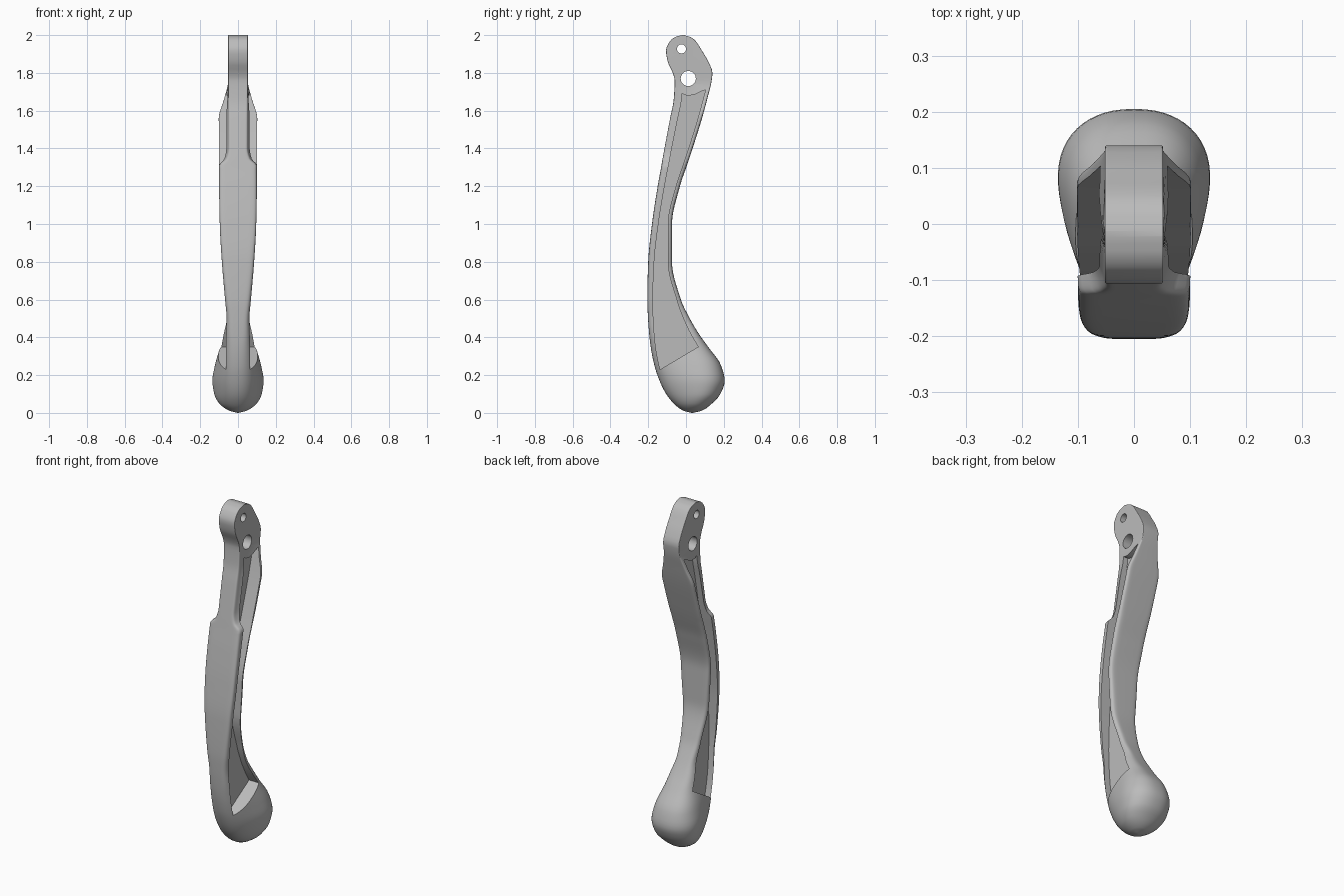
import bpy, bmesh, math

if "Cube" in bpy.data.objects:
    bpy.data.objects.remove(bpy.data.objects["Cube"])

# Stations up the lever: height, front y, back y, front half width, back half width, squareness
ST = [(0.0, 0.03, 0.035, 0.003, 0.003, 2), (0.012, -0.015, 0.085, 0.045, 0.05, 2),
      (0.05, -0.065, 0.138, 0.085, 0.11, 2.1), (0.10, -0.105, 0.182, 0.10, 0.142, 2.2),
      (0.17, -0.14, 0.205, 0.108, 0.152, 2.3), (0.25, -0.167, 0.186, 0.10, 0.135, 2.5),
      (0.35, -0.187, 0.117, 0.083, 0.10, 3), (0.42, -0.195, 0.067, 0.07, 0.08, 4),
      (0.50, -0.201, 0.02, 0.063, 0.062, 5), (0.60, -0.205, -0.027, 0.07, 0.066, 6),
      (0.80, -0.2, -0.074, 0.086, 0.083, 7), (1.0, -0.18, -0.074, 0.097, 0.094, 8),
      (1.2, -0.15, -0.032, 0.10, 0.10, 8), (1.31, -0.13, 0.005, 0.10, 0.102, 8),
      (1.345, -0.124, 0.017, 0.065, 0.103, 9), (1.40, -0.114, 0.035, 0.052, 0.104, 10),
      (1.56, -0.084, 0.085, 0.052, 0.104, 12), (1.66, -0.065, 0.112, 0.052, 0.075, 16),
      (1.76, -0.06, 0.136, 0.052, 0.052, 30), (1.80, -0.07, 0.14, 0.052, 0.052, 40),
      (1.86, -0.097, 0.118, 0.052, 0.052, 40), (1.92, -0.106, 0.083, 0.052, 0.052, 40),
      (1.97, -0.083, 0.05, 0.052, 0.052, 40), (1.99, -0.057, 0.023, 0.052, 0.052, 40),
      (2.0, -0.022, -0.012, 0.052, 0.052, 40)]


def station(z):
    """Smoothly interpolate the station values at height z."""
    i = 0
    while i < len(ST) - 2 and z > ST[i + 1][0]:
        i += 1
    a, b = ST[i], ST[i + 1]
    p, q = ST[max(i - 1, 0)], ST[min(i + 2, len(ST) - 1)]
    h = b[0] - a[0]
    t = (z - a[0]) / h
    out = []
    for k in range(1, 6):
        d = (b[k] - a[k]) / h
        d0 = (a[k] - p[k]) / (a[0] - p[0]) if i > 0 else d
        d1 = (q[k] - b[k]) / (q[0] - b[0]) if i + 2 < len(ST) else d
        # harmonic mean tangents avoid overshoot
        m0 = 2 * d0 * d / (d0 + d) if d0 * d > 0 else 0
        m1 = 2 * d1 * d / (d1 + d) if d1 * d > 0 else 0
        out.append((2*t**3 - 3*t*t + 1) * a[k] + (t**3 - 2*t*t + t) * h * m0
                   + (3*t*t - 2*t**3) * b[k] + (t**3 - t*t) * h * m1)
    return out


def make(name, bm):
    bmesh.ops.recalc_face_normals(bm, faces=bm.faces)
    me = bpy.data.meshes.new(name)
    bm.to_mesh(me)
    bm.free()
    ob = bpy.data.objects.new(name, me)
    bpy.context.collection.objects.link(ob)
    return ob


def prism(name, outline, x0, x1):
    """Extrude a side outline of (y, z) points from x0 to x1."""
    bm = bmesh.new()
    face = bm.faces.new([bm.verts.new((x0, y, z)) for y, z in outline])
    ext = bmesh.ops.extrude_face_region(bm, geom=[face])
    for v in ext["geom"]:
        if isinstance(v, bmesh.types.BMVert):
            v.co.x = x1
    return make(name, bm)


def circle(y, z, r):
    return [(y + r * math.cos(i * math.tau / 32), z + r * math.sin(i * math.tau / 32))
            for i in range(32)]


# Lever body: lofted rounded sections with a ball end and a flat pivot plate
N = 64
levels = []
for a, b in zip(ST, ST[1:]):
    steps = max(3, round((b[0] - a[0]) / 0.02))
    levels += [a[0] + (b[0] - a[0]) * i / steps for i in range(steps)]
levels.append(ST[-1][0])
bm = bmesh.new()
rings = []
for z in levels:
    yf, yb, wf, wb, n = station(z)
    ring = []
    for i in range(N):
        th = math.tau * i / N
        c, s = math.cos(th), math.sin(th)
        sx = math.copysign(abs(c) ** (2 / n), c) if abs(c) > 1e-6 else 0
        sy = math.copysign(abs(s) ** (2 / n), s) if abs(s) > 1e-6 else 0
        u = (sy + 1) / 2
        w = wf + (wb - wf) * u * u * (3 - 2 * u)
        ring.append(bm.verts.new((w * sx, (yf + yb) / 2 + (yb - yf) / 2 * sy, z)))
    rings.append(ring)
for r0, r1 in zip(rings, rings[1:]):
    for i in range(N):
        j = (i + 1) % N
        bm.faces.new((r0[i], r0[j], r1[j], r1[i]))
bm.faces.new(rings[0][::-1])
bm.faces.new(rings[-1])
lever = make("lever", bm)

# Side pockets leave a thin web between front and back flanges
M = 44
front = [0.23 + (1.69 - 0.23) * i / M for i in range(M + 1)]
back = [1.71 + (0.35 - 1.71) * i / M for i in range(M + 1)]
outline = [(station(z)[0] + 0.022 + 0.012 * z, z) for z in front]
outline += [(-0.005, 1.682), (0.02, 1.68), (0.05, 1.687), (0.075, 1.7)]
outline += [(station(z)[1] - 0.022 - 0.03 * max(0, 0.6 - z) / 0.25, z) for z in back]
cutters = [prism("pocket_cutter", outline, s * 0.026, s * 0.3) for s in (1, -1)]

# Pivot hole and small pin hole
cutters.append(prism("pivot_cutter", circle(0.012, 1.77, 0.04), -0.2, 0.2))
cutters.append(prism("pin_cutter", circle(-0.024, 1.927, 0.024), -0.2, 0.2))
for c in cutters:
    c.hide_render = True
    m = lever.modifiers.new(c.name, "BOOLEAN")
    m.operation, m.solver, m.object = "DIFFERENCE", "EXACT", c

# Apply the cuts and remove the cutters
dg = bpy.context.evaluated_depsgraph_get()
mesh = bpy.data.meshes.new_from_object(lever.evaluated_get(dg))
lever.modifiers.clear()
lever.data = mesh
for c in cutters:
    bpy.data.objects.remove(c)

# Grey metal finish
mat = bpy.data.materials.new("grey metal")
mat.diffuse_color = (0.5, 0.5, 0.5, 1)
mat.use_nodes = True
mat.node_tree.nodes["Principled BSDF"].inputs["Base Color"].default_value = mat.diffuse_color
lever.data.materials.clear()
lever.data.materials.append(mat)
for p in lever.data.polygons:
    p.material_index = 0
bpy.context.view_layer.objects.active = lever
lever.select_set(True)
bpy.ops.object.shade_smooth_by_angle(angle=math.radians(35))
